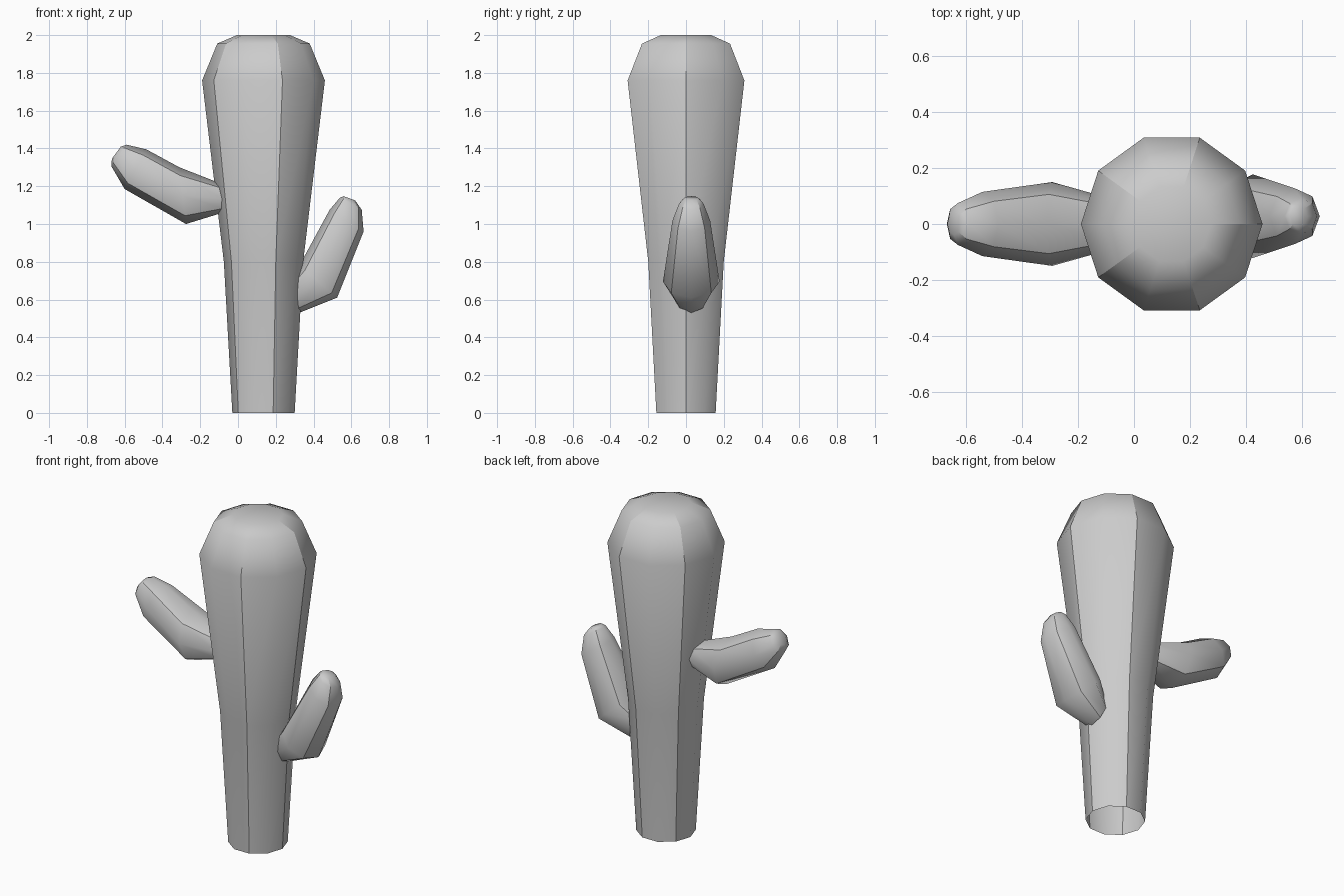
import bpy, bmesh, math
from mathutils import Vector

if "Cube" in bpy.data.objects:
    bpy.data.objects.remove(bpy.data.objects["Cube"])


def skin(name, rings, sides, y0, sharp_offset):
    """Skin rings given as ((x, z) of one rim, (x, z) of opposite rim, y radius); open base, capped end."""
    bm = bmesh.new()
    loops = []
    for a, b, ry in rings:
        a, b = Vector((a[0], y0, a[1])), Vector((b[0], y0, b[1]))
        mid, half = (a + b) / 2, (a - b) / 2
        loops.append([bm.verts.new(mid + half * math.cos(t) + Vector((0, ry * math.sin(t), 0)))
                      for t in (2 * math.pi * i / sides for i in range(sides))])
    for lo, hi in zip(loops, loops[1:]):
        for i in range(sides):
            j = (i + 1) % sides
            bm.faces.new((lo[i], lo[j], hi[j], hi[i]))
    bm.faces.new(loops[-1])
    bmesh.ops.recalc_face_normals(bm, faces=bm.faces)
    for f in bm.faces:
        f.smooth = True
    # every second lengthwise rib is a crisp edge
    for lo, hi in zip(loops, loops[1:]):
        for i in range(sharp_offset, sides, 2):
            bm.edges.get((lo[i], hi[i])).smooth = False
    mesh = bpy.data.meshes.new(name)
    bm.to_mesh(mesh)
    bm.free()
    obj = bpy.data.objects.new(name, mesh)
    bpy.context.collection.objects.link(obj)
    return obj


# Trunk: ten-sided, widening upward to a blunt dome
CX = 0.135
profile = [(0.165, 0), (0.21, 0.8), (0.325, 1.76), (0.245, 1.955), (0.14, 2.0)]
skin("trunk", [((CX + r, z), (CX - r, z), r) for r, z in profile], 10, 0, 0)

# Left arm
skin("left_arm", [
    ((-0.08, 1.21), (-0.08, 1.06), 0.09),
    ((-0.31, 1.30), (-0.275, 1.00), 0.15),
    ((-0.485, 1.395), (-0.60, 1.185), 0.115),
    ((-0.59, 1.42), (-0.67, 1.305), 0.075),
    ((-0.62, 1.41), (-0.668, 1.345), 0.04),
], 8, 0, 1)

# Right arm
skin("right_arm", [
    ((0.27, 0.69), (0.325, 0.53), 0.085),
    ((0.325, 0.78), (0.525, 0.61), 0.15),
    ((0.485, 1.075), (0.665, 0.96), 0.10),
    ((0.54, 1.14), (0.655, 1.075), 0.065),
    ((0.56, 1.147), (0.62, 1.125), 0.04),
], 8, 0.028, 1)
